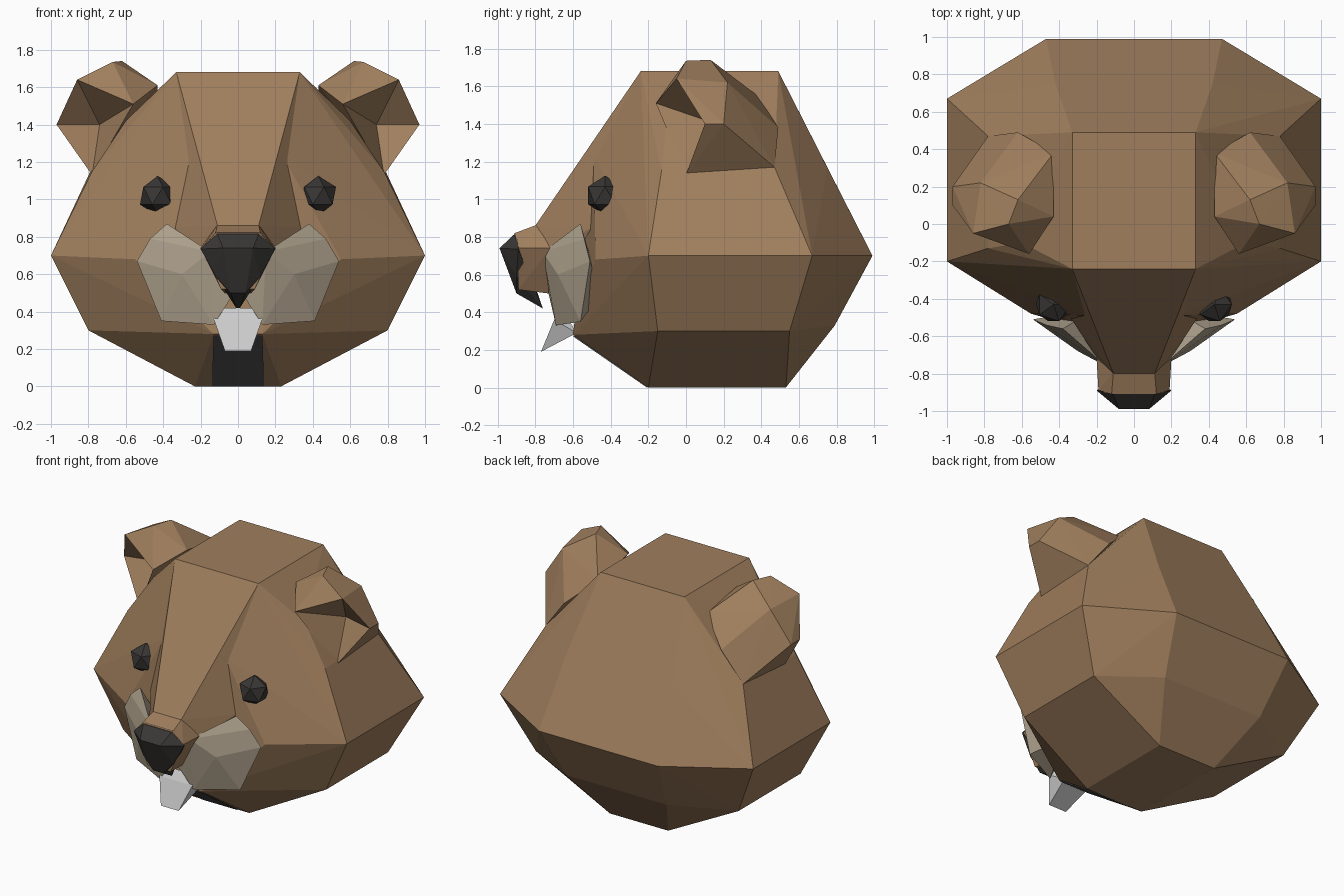
import bpy, bmesh, math
from mathutils import Vector

if "Cube" in bpy.data.objects:
    bpy.data.objects.remove(bpy.data.objects["Cube"])


def material(name, rgb):
    m = bpy.data.materials.new(name)
    m.diffuse_color = (*rgb, 1)
    m.use_nodes = True
    m.node_tree.nodes["Principled BSDF"].inputs["Base Color"].default_value = m.diffuse_color
    return m


FUR = material("fur", (0.35, 0.21, 0.11))
LIGHT = material("light_fur", (0.45, 0.38, 0.28))
DARK = material("dark", (0.04, 0.038, 0.035))
WHITE = material("white", (0.75, 0.75, 0.75))
GREY = material("mouth_grey", (0.09, 0.09, 0.09))


def finish(bm, name, mat):
    bmesh.ops.recalc_face_normals(bm, faces=bm.faces)
    me = bpy.data.meshes.new(name)
    bm.to_mesh(me)
    bm.free()
    me.materials.append(mat)
    ob = bpy.data.objects.new(name, me)
    bpy.context.collection.objects.link(ob)
    return ob


def hull_mesh(points):
    bm = bmesh.new()
    verts = [bm.verts.new(p) for p in points]
    res = bmesh.ops.convex_hull(bm, input=verts)
    junk = {v for v in res["geom_interior"] + res["geom_unused"]
            if isinstance(v, bmesh.types.BMVert)}
    bmesh.ops.delete(bm, geom=list(junk), context='VERTS')
    return bm


def faceted(name, points, mat, symmetric=True):
    """Flat-faced solid round the points, mirrored across x when symmetric."""
    if symmetric:
        points = points + [(-x, y, z) for x, y, z in points]
    bm = hull_mesh(points)
    bmesh.ops.dissolve_limit(bm, angle_limit=math.radians(1.5),
                             verts=bm.verts, edges=bm.edges)
    return finish(bm, name, mat)


def flip(points, side):
    return [(x * side, y, z) for x, y, z in points]


# Skull: crown, temples, widest ring, jaw ring, base
faceted("skull", [
    (0.33, -0.24, 1.68), (0.33, 0.49, 1.68),
    (0.60, -0.10, 1.42), (0.24, -0.49, 1.23),
    (0.78, -0.13, 1.15), (0.78, 0.47, 1.17), (0.42, 0.75, 1.17),
    (1.0, -0.20, 0.70), (1.0, 0.67, 0.70), (0.47, 0.99, 0.70),
    (0.55, -0.48, 0.68), (0.38, -0.44, 0.33), (0.13, -0.60, 0.28),
    (0.80, -0.15, 0.30), (0.80, 0.55, 0.30), (0.40, 0.79, 0.33),
    (0.23, -0.20, 0.0), (0.23, 0.53, 0.0)], FUR)

# Bridge running from the forehead to the nose
faceted("snout_bridge", [
    (0.33, -0.24, 1.68), (0.24, -0.50, 1.23), (0.20, -0.56, 1.12),
    (0.11, -0.80, 0.86), (0.19, -0.73, 0.72), (0.34, -0.50, 0.85),
    (0.12, -0.70, 0.50)], FUR)

faceted("snout_tip", [
    (0.11, -0.79, 0.865), (0.12, -0.91, 0.82), (0.19, -0.89, 0.74),
    (0.20, -0.72, 0.74), (0.09, -0.89, 0.52), (0.07, -0.73, 0.50)], FUR)

faceted("nose", [
    (0.115, -0.90, 0.825), (0.20, -0.89, 0.735), (0.08, -0.99, 0.74),
    (0.12, -0.90, 0.59), (0.04, -0.90, 0.50), (0.01, -0.76, 0.42)], DARK)

# Front tooth and the panel under the mouth
faceted("tooth", [
    (0.09, -0.66, 0.42), (0.13, -0.70, 0.36),
    (0.07, -0.77, 0.19), (0.10, -0.58, 0.29)], WHITE)
faceted("mouth_panel", [
    (0.13, -0.60, 0.272), (0.14, -0.207, 0.0),
    (0.13, -0.55, 0.28), (0.14, -0.19, 0.01)], GREY)

RIM = [(0.56, -0.16, 1.51), (0.86, -0.05, 1.64), (0.97, 0.10, 1.40), (0.78, 0.0, 1.13)]
EAR_BACK = [(0.67, 0.0, 1.735), (0.62, 0.13, 1.74), (0.43, 0.04, 1.61),
            (0.43, 0.38, 1.55), (0.62, 0.49, 1.38), (0.78, 0.47, 1.17),
            (0.97, 0.20, 1.40), (0.82, 0.22, 1.62)]
CHEEK = [(0.15, -0.76, 0.72), (0.38, -0.56, 0.87), (0.47, -0.54, 0.79),
         (0.54, -0.51, 0.67), (0.41, -0.56, 0.35), (0.13, -0.69, 0.33),
         (0.02, -0.73, 0.50), (0.30, -0.68, 0.60), (0.20, -0.45, 0.50)]

for side, label in ((1, "left"), (-1, "right")):
    faceted(label + "_cheek", flip(CHEEK, side), LIGHT, False)

    # Eye
    bm = bmesh.new()
    bmesh.ops.create_icosphere(bm, subdivisions=1, radius=0.105)
    bmesh.ops.translate(bm, verts=bm.verts, vec=(0.43 * side, -0.43, 1.02))
    finish(bm, label + "_eye", DARK)

    # Ear: faceted shell with its front opening sunk into a cup
    rim = [Vector(p) for p in flip(RIM, side)]
    bm = hull_mesh(flip(RIM + EAR_BACK, side))
    on_rim = lambda v: any((v.co - p).length < 1e-4 for p in rim)
    front = [f for f in bm.faces if all(on_rim(v) for v in f.verts)]
    bmesh.ops.delete(bm, geom=front, context='FACES')
    deep = bm.verts.new((0.74 * side, 0.16, 1.40))
    for e in [e for e in bm.edges if e.is_boundary]:
        bm.faces.new((*e.verts, deep))
    finish(bm, label + "_ear", FUR)
